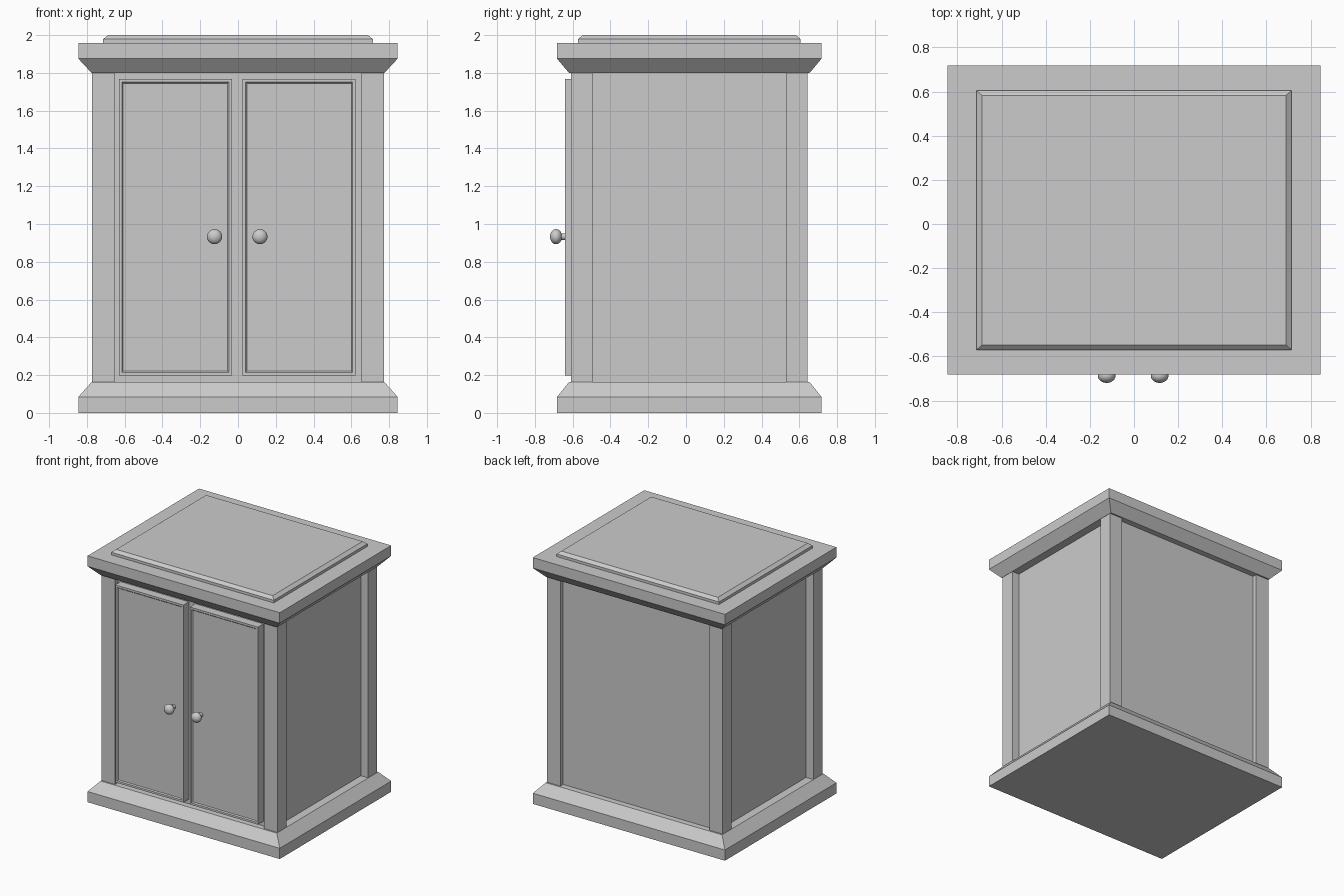
import bpy, bmesh, math
from mathutils import Matrix

if "Cube" in bpy.data.objects:
    bpy.data.objects.remove(bpy.data.objects["Cube"])

CY = 0.0175   # centre of the carcass in y (the knobs stick out in front)


def finish(name, bm):
    bmesh.ops.recalc_face_normals(bm, faces=bm.faces)
    mesh = bpy.data.meshes.new(name)
    bm.to_mesh(mesh)
    bm.free()
    ob = bpy.data.objects.new(name, mesh)
    bpy.context.collection.objects.link(ob)
    return ob


def stack(name, layers):
    """Closed solid from rectangular layers (half_x, half_y, z)."""
    bm = bmesh.new()
    rings = [[bm.verts.new((sx * hx, CY + sy * hy, z))
              for sx, sy in ((-1, -1), (1, -1), (1, 1), (-1, 1))]
             for hx, hy, z in layers]
    for a, b in zip(rings, rings[1:]):
        for i in range(4):
            j = (i + 1) % 4
            bm.faces.new((a[i], a[j], b[j], b[i]))
    bm.faces.new(rings[0][::-1])
    bm.faces.new(rings[-1])
    return finish(name, bm)


def box_bm(x0, x1, y0, y1, z0, z1):
    bm = bmesh.new()
    bmesh.ops.create_cube(bm, size=1)
    for v in bm.verts:
        v.co = ((x0 + x1) / 2 + v.co.x * (x1 - x0),
                (y0 + y1) / 2 + v.co.y * (y1 - y0),
                (z0 + z1) / 2 + v.co.z * (z1 - z0))
    return bm


# Plinth, cornice and raised cap
stack("plinth", [(0.845, 0.70, 0), (0.845, 0.70, 0.085), (0.775, 0.637, 0.163)])
stack("cornice", [(0.775, 0.637, 1.80), (0.845, 0.70, 1.875), (0.845, 0.70, 1.958)])
stack("top_cap", [(0.714, 0.588, 1.955), (0.714, 0.588, 1.979), (0.688, 0.565, 2.0)])

# Recessed carcass
stack("carcass", [(0.71, 0.59, 0.15), (0.71, 0.59, 1.81)])

# Corner posts
for sx, side in ((-1, "left"), (1, "right")):
    for sy, end in ((-1, "front"), (1, "back")):
        xs = sorted((sx * 0.655, sx * 0.773))
        ys = sorted((CY + sy * 0.512, CY + sy * 0.625))
        finish(f"{end}_{side}_post", box_bm(*xs, *ys, 0.155, 1.81))

# Doors with a shallow sunken panel, and their turned knobs
for s, side in ((-1, "left"), (1, "right")):
    xs = sorted((s * 0.028 - 0.004, s * 0.627 - 0.004))
    bm = box_bm(*xs, -0.64, -0.565, 0.198, 1.768)
    bm.normal_update()
    front = [f for f in bm.faces if f.normal.y < -0.9]
    bmesh.ops.inset_region(bm, faces=front, thickness=0.023)
    bmesh.ops.inset_region(bm, faces=front, thickness=0.010, depth=-0.008)
    finish(f"{side}_door", bm)

    kx = s * 0.12 - 0.004
    bm = bmesh.new()
    bmesh.ops.create_uvsphere(
        bm, u_segments=32, v_segments=16, radius=1,
        matrix=Matrix.Translation((kx, -0.688, 0.933))
        @ Matrix.Diagonal((0.04, 0.032, 0.04, 1)) @ Matrix.Rotation(math.pi / 2, 4, 'X'))
    bmesh.ops.create_cone(
        bm, cap_ends=True, segments=24, radius1=0.018, radius2=0.018, depth=0.06,
        matrix=Matrix.Translation((kx, -0.65, 0.933)) @ Matrix.Rotation(math.pi / 2, 4, 'X'))
    knob = finish(f"{side}_knob", bm)
    bpy.ops.object.select_all(action='DESELECT')
    knob.select_set(True)
    bpy.context.view_layer.objects.active = knob
    bpy.ops.object.shade_smooth_by_angle(angle=math.radians(40))
